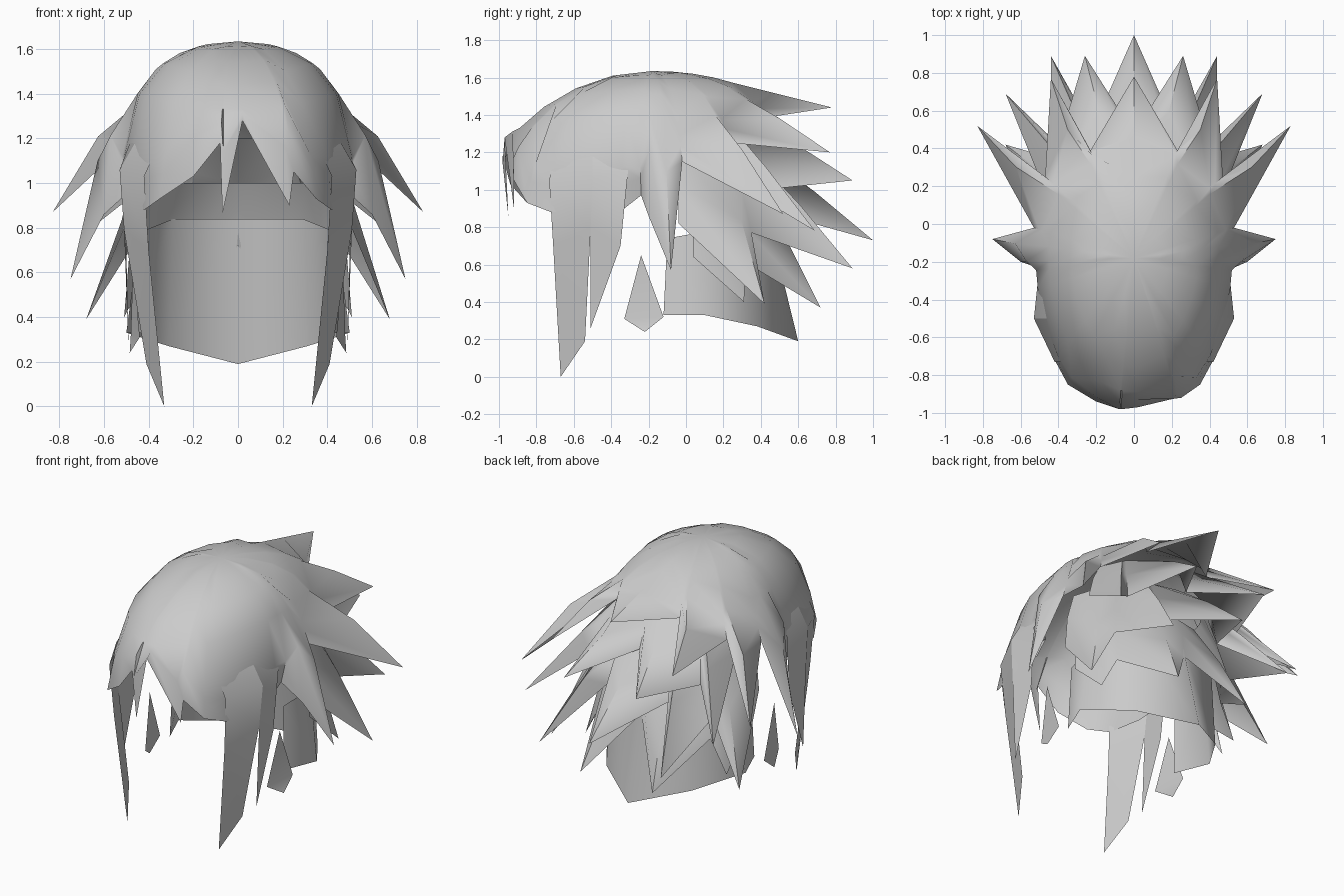
import bpy
import bmesh
import math
from mathutils import Vector

cube = bpy.data.objects.get("Cube")
if cube:
    bpy.data.objects.remove(cube, do_unlink=True)

grey = bpy.data.materials.new("hair grey")
grey.use_nodes = True
grey.diffuse_color = (0.6, 0.6, 0.6, 1)
grey.node_tree.nodes["Principled BSDF"].inputs["Base Color"].default_value = (0.6, 0.6, 0.6, 1)


def mirrored(points):
    """Copy points to the other side, in reverse order."""
    return [Vector((-p[0], p[1], p[2])) for p in reversed(points)]


def loft(name, columns, closed=False, flip=False):
    """Skin neighbouring columns of equally many points into one sheet."""
    bm = bmesh.new()
    grid = [[bm.verts.new(p) for p in column] for column in columns]
    pairs = list(zip(grid, grid[1:]))
    if closed:
        pairs.append((grid[-1], grid[0]))
    for a, b in pairs:
        for i in range(len(a) - 1):
            face = [a[i], a[i + 1], b[i + 1], b[i]]
            bm.faces.new(face[::-1] if flip else face)
    bmesh.ops.remove_doubles(bm, verts=bm.verts, dist=0.0005)
    mesh = bpy.data.meshes.new(name)
    bm.to_mesh(mesh)
    bm.free()
    mesh.materials.append(grey)
    obj = bpy.data.objects.new(name, mesh)
    bpy.context.collection.objects.link(obj)
    bpy.ops.object.select_all(action='DESELECT')
    obj.select_set(True)
    bpy.context.view_layer.objects.active = obj
    bpy.ops.object.shade_smooth_by_angle(angle=math.radians(60))
    return obj


# Egg-shaped scalp that the top shell follows
MIDDLE_Y, EQUATOR, HEIGHT = -0.18, 1.1, 0.535
HALF_WIDTH, FRONT, BACK = 0.52, 0.82, 0.85


def scalp_column(rim):
    """Run from the crown over the scalp and out to a rim point."""
    x, y, z = rim
    depth, droop = (BACK, 0.02) if y > MIDDLE_Y else (FRONT, 0.095)
    across, along = x / HALF_WIDTH, (y - MIDDLE_Y) / depth
    turn = math.atan2(across, along)
    spike = across ** 2 + along ** 2 > 1.25
    on_fringe = along < -0.85
    limit = 60 if spike or on_fringe else 88
    if z > EQUATOR and not on_fringe:
        reach = 0.6 if spike else 0.85
        limit = min(limit, reach * math.degrees(math.acos((z - EQUATOR) / HEIGHT)))
    step = 20 if limit > 64 else limit / 4
    column = [Vector((0, MIDDLE_Y, EQUATOR + HEIGHT))]
    for degrees in (step, 2 * step, 3 * step, limit):
        tilt = math.radians(degrees)
        swell = math.sin(2 * tilt) * math.sin(tilt) * (0.045 - droop * math.cos(turn) ** 2)
        column.append(Vector((
            HALF_WIDTH * math.sin(tilt) * math.sin(turn),
            MIDDLE_Y + depth * math.sin(tilt) * math.cos(turn),
            EQUATOR + HEIGHT * math.cos(tilt) + swell)))
    # Spikes and fringe belly outward before they narrow to the tip
    tip = Vector(rim)
    middle = column[-1].lerp(tip, 0.4)
    if spike:
        middle += Vector((0.06 * math.sin(turn), 0, 0.03 * math.sin(turn) ** 2))
    elif on_fringe:
        middle.y -= 0.15 * (column[-1].z - z)
    return column + [middle, tip]


# Top shell: uneven fringe, temples, then alternating notches and spikes
fringe = [(-0.2, -0.94, 1.03), (-0.08, -0.98, 1.18), (-0.07, -0.95, 0.86),
          (0.02, -0.97, 1.28), (0.23, -0.92, 0.9), (0.25, -0.92, 1.05)]
side_rim = [(0.35, -0.85, 0.93), (0.42, -0.72, 0.88), (0.46, -0.5, 0.88),
            (0.47, -0.33, 0.9), (0.48, -0.24, 0.97), (0.6, -0.2, 0.86),
            (0.75, -0.08, 0.57), (0.53, -0.02, 1.15), (0.83, 0.52, 0.87),
            (0.47, 0.25, 1.25), (0.44, 0.77, 1.2), (0.23, 0.39, 1.38)]
top_rim = fringe + side_rim + [(0, 0.78, 1.44)] + mirrored(side_rim)
loft("top_shell", [scalp_column(p) for p in top_rim], closed=True)


def spike_layer(name, half, root_z, width, depth, bulge):
    """Hang a zigzag sheet, given from the middle outward, under the shell."""
    columns = []
    for p in mirrored(half) + [Vector(q) for q in half]:
        turn = math.atan2(p.x / width, (p.y + 0.1) / depth)
        outward = Vector((math.sin(turn), math.cos(turn), 0))
        root = Vector((width * outward.x, depth * outward.y - 0.1, root_z))
        middle = root.lerp(p, 0.45) + outward * bulge
        columns.append([root, middle, p])
    return loft(name, columns, flip=True)


# Back layers, each staggered against the one above
spike_layer("upper_back_spikes",
            [(0, 0.48, 1.15), (0.26, 0.89, 1.05), (0.4, 0.42, 1.0),
             (0.68, 0.69, 0.78), (0.45, 0.12, 1.12)],
            1.4, 0.33, 0.44, 0.02)
spike_layer("middle_back_spikes",
            [(0, 1.0, 0.73), (0.22, 0.5, 0.87), (0.44, 0.89, 0.58),
             (0.44, 0.35, 0.77), (0.68, 0.42, 0.39), (0.5, -0.04, 0.82)],
            1.2, 0.43, 0.5, 0.02)
spike_layer("lower_back_spikes",
            [(0, 0.46, 0.72), (0.26, 0.72, 0.37), (0.4, 0.32, 0.61),
             (0.51, 0.31, 0.4), (0.49, 0.04, 0.64)],
            1.0, 0.44, 0.5, 0.02)

# Nape sheet, flaring out to a point at the bottom
nape_top = [(0, 0.44, 0.84), (0.29, 0.36, 0.84), (0.44, 0.12, 0.78), (0.4, -0.1, 0.74)]
nape_bottom = [(0, 0.6, 0.19), (0.31, 0.38, 0.27), (0.5, 0.1, 0.33), (0.41, -0.12, 0.33)]
loft("nape",
     list(zip(mirrored(nape_top) + nape_top, mirrored(nape_bottom) + nape_bottom)),
     flip=True)

# Locks beside the face, and a loose leaf-shaped lock behind them
shared = [(0.41, -0.5, 1.27), (0.53, -0.5, 1.06), (0.51, -0.51, 0.79)]
temple_tip = (0.49, -0.51, 0.26)
leaf_top, leaf_tip = (0.47, -0.24, 0.65), (0.485, -0.22, 0.24)
locks = {
    "front_lock": [[(0.31, -0.72, 1.27), (0.42, -0.73, 1.03),
                    (0.4, -0.71, 0.7), (0.33, -0.67, 0)],
                   shared + [(0.41, -0.54, 0.19)]],
    "temple_lock": [shared + [temple_tip],
                    [(0.45, -0.31, 1.27), (0.51, -0.31, 1.1),
                     (0.5, -0.35, 0.7), temple_tip]],
    "loose_lock": [[leaf_top, (0.44, -0.33, 0.31), leaf_tip],
                   [leaf_top, (0.48, -0.12, 0.32), leaf_tip]],
}
for name, columns in locks.items():
    loft("left_" + name, columns)
    loft("right_" + name, [mirrored(c)[::-1] for c in columns], flip=True)
